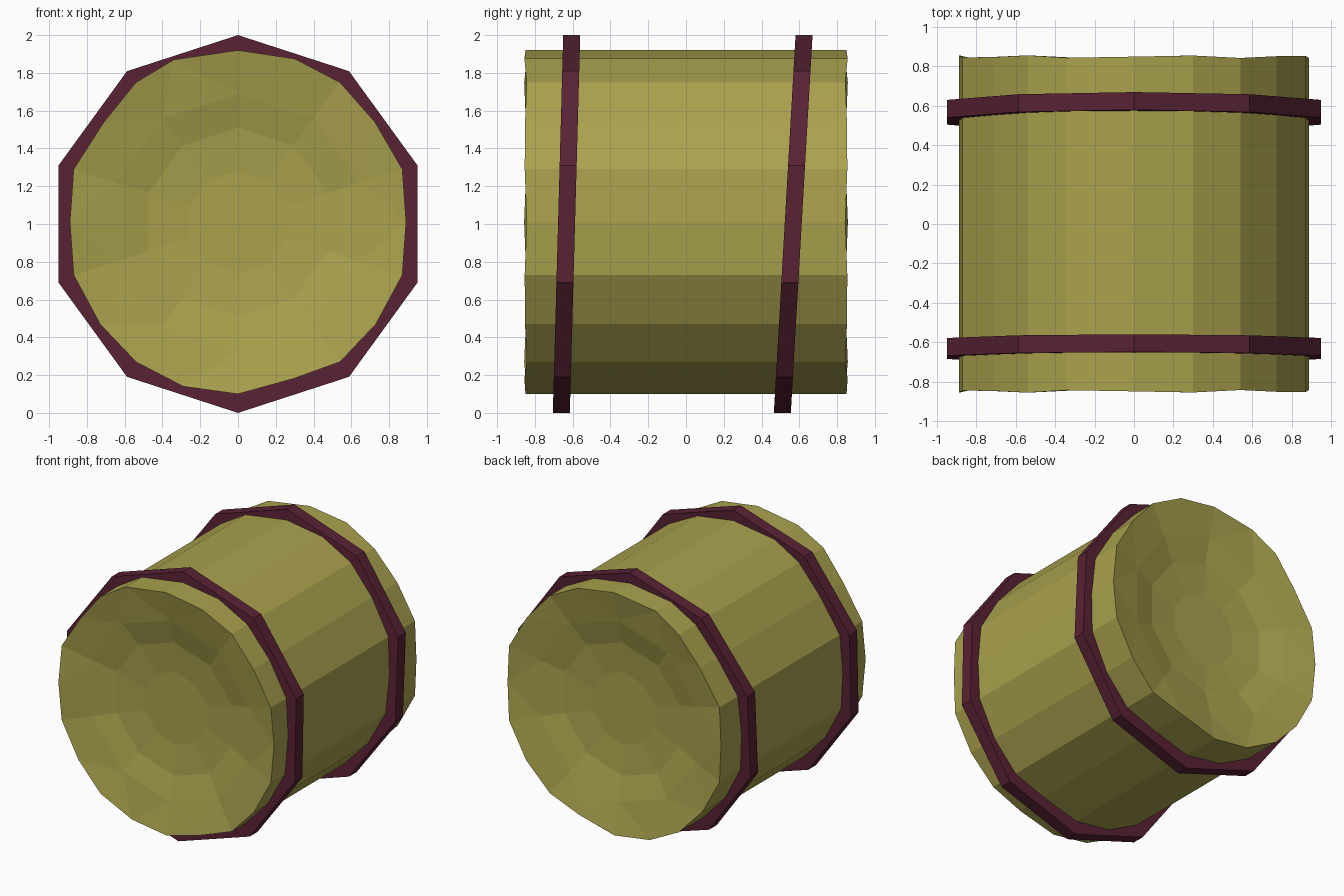
import bpy, bmesh, math

if "Cube" in bpy.data.objects:
    bpy.data.objects.remove(bpy.data.objects["Cube"])


def material(name, rgb):
    m = bpy.data.materials.new(name)
    m.diffuse_color = (*rgb, 1)
    m.use_nodes = True
    m.node_tree.nodes["Principled BSDF"].inputs["Base Color"].default_value = m.diffuse_color
    return m


def finish(name, bm, mat):
    bmesh.ops.recalc_face_normals(bm, faces=bm.faces)
    me = bpy.data.meshes.new(name)
    bm.to_mesh(me)
    bm.free()
    ob = bpy.data.objects.new(name, me)
    bpy.context.collection.objects.link(ob)
    me.materials.append(mat)
    return ob


straw = material("straw", (0.40, 0.36, 0.075))
maroon = material("maroon", (0.10, 0.016, 0.035))

# Slightly uneven 20-sided outline of the bale, clockwise from the top
OUTLINE = [(0, 1.92), (.30, 1.875), (.54, 1.75), (.725, 1.54), (.87, 1.29),
           (.89, 1.01), (.87, .73), (.73, .47), (.54, .27), (.29, .18),
           (0, .10), (-.29, .14), (-.54, .27), (-.73, .47), (-.87, .73),
           (-.89, 1.01), (-.87, 1.29), (-.71, 1.54), (-.54, 1.75), (-.34, 1.87)]
# Radius and depth of the dished rings in each end
DISH = [(.68, .80), (.50, .755), (.27, .735)]


def build_bale():
    bm = bmesh.new()
    rims = []
    for s in (-1, 1):
        rim = [bm.verts.new((x, s * (.85 + .007 * math.sin(i * 2.2)), z))
               for i, (x, z) in enumerate(OUTLINE)]
        rims.append(rim)
        rings = []
        for r, y in DISH:
            rings.append([bm.verts.new((r * math.sin(k * math.tau / 10), s * y,
                                        1.01 + r * math.cos(k * math.tau / 10)))
                          for k in range(10)])
        # outer ring steps from 20 sides down to 10
        for k in range(10):
            j, a, b = (k + 1) % 10, rim[2 * k], rim[(2 * k + 2) % 20]
            mid = rim[2 * k + 1]
            bm.faces.new((a, mid, rings[0][k]))
            bm.faces.new((mid, rings[0][j], rings[0][k]))
            bm.faces.new((mid, b, rings[0][j]))
            for inner, outer in zip(rings[1:], rings):
                bm.faces.new((outer[k], outer[j], inner[j], inner[k]))
        bm.faces.new(rings[-1])
    for i in range(20):
        j = (i + 1) % 20
        bm.faces.new((rims[0][i], rims[0][j], rims[1][j], rims[1][i]))
    return finish("bale", bm, straw)


def build_strap(name, y_top, y_bottom, width=.09, inner=.84):
    bm = bmesh.new()
    rows = []
    for k in range(10):
        a = k * math.tau / 10
        row = []
        for r, e in ((1, -1), (1, 1), (inner, 1), (inner, -1)):
            z = 1 + r * math.cos(a)
            y = y_bottom + (y_top - y_bottom) * z / 2
            row.append(bm.verts.new((r * math.sin(a), y + e * width / 2, z)))
        rows.append(row)
    for k in range(10):
        p, q = rows[k], rows[(k + 1) % 10]
        for i in range(4):
            j = (i + 1) % 4
            bm.faces.new((p[i], p[j], q[j], q[i]))
    return finish(name, bm, maroon)


build_bale()
# Ten-sided straps, both leaning back towards the top
build_strap("front_strap", -.605, -.66)
build_strap("back_strap", .625, .51)
